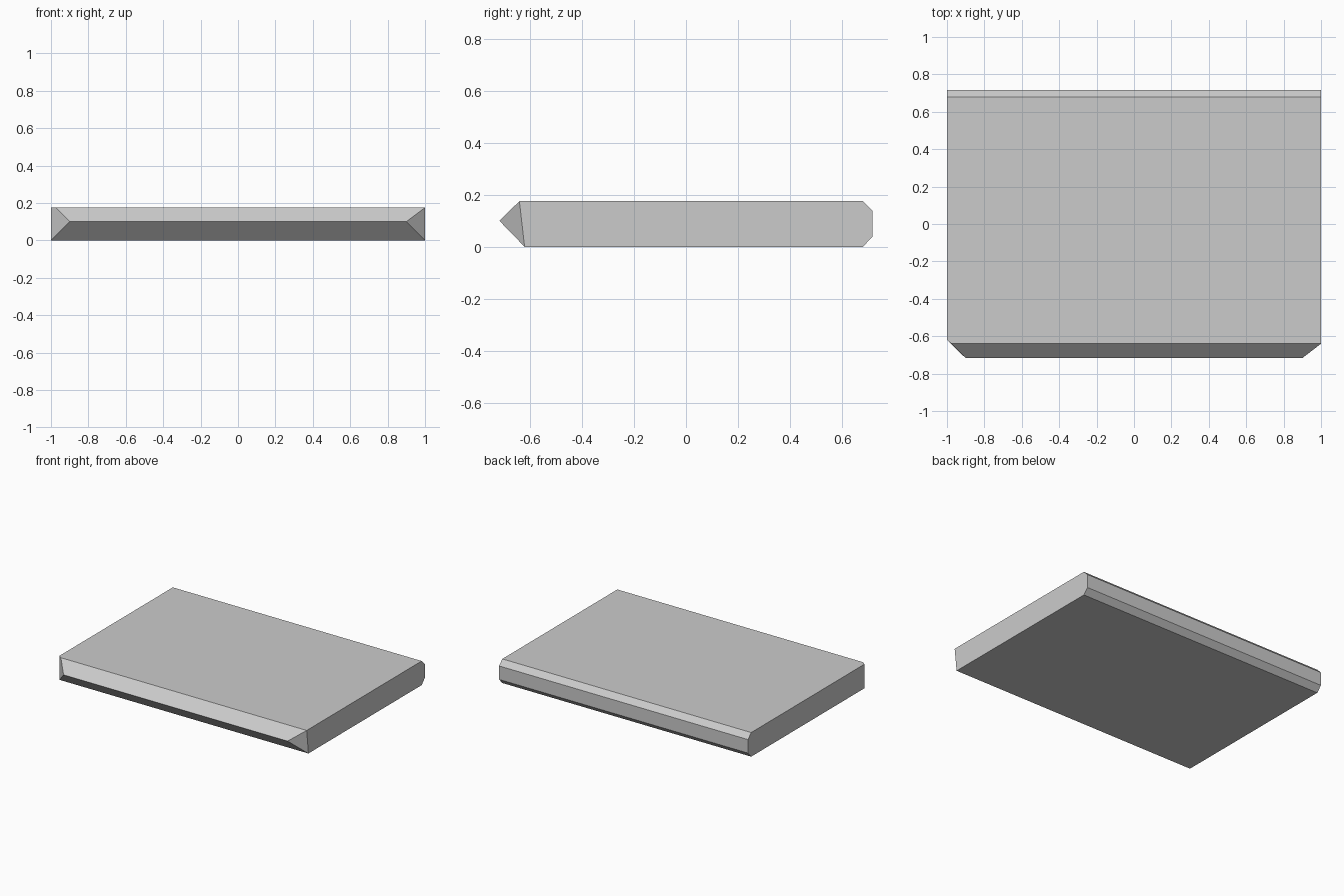
import bpy
import bmesh

if "Cube" in bpy.data.objects:
    bpy.data.objects.remove(bpy.data.objects["Cube"])

H = 0.175     # slab thickness
R = 0.717     # half depth

# Side profile (y, z): bottom front, round the chamfered back, to the top front
PROFILE = [(-0.62, 0), (0.68, 0), (R, 0.04), (R, 0.138), (0.68, H)]

bm = bmesh.new()

# Two matching end profiles
left = [bm.verts.new((-1, y, z)) for y, z in PROFILE]
right = [bm.verts.new((1, y, z)) for y, z in PROFILE]

# Top front corners (the left one is clipped) and the front ridge
left_side = bm.verts.new((-1, -0.62, H))
left_front = bm.verts.new((-0.975, -0.64, H))
right_front = bm.verts.new((1, -0.64, H))
ridge_l = bm.verts.new((-0.9, -R, 0.1))
ridge_r = bm.verts.new((0.9, -R, 0.1))

# Underside, back and chamfers
for i in range(len(PROFILE) - 1):
    bm.faces.new((left[i], left[i + 1], right[i + 1], right[i]))

# Top and ends
bm.faces.new((left[-1], left_side, left_front, right_front, right[-1]))
bm.faces.new(left + [left_side])
bm.faces.new(right + [right_front])

# Pointed front edge with sloped ends
bm.faces.new((left_front, ridge_l, ridge_r, right_front))
bm.faces.new((left[0], right[0], ridge_r, ridge_l))
bm.faces.new((left_side, left[0], ridge_l, left_front))
bm.faces.new((right_front, ridge_r, right[0]))

bmesh.ops.recalc_face_normals(bm, faces=bm.faces)
mesh = bpy.data.meshes.new("bevelled_slab")
bm.to_mesh(mesh)
bm.free()
slab = bpy.data.objects.new("bevelled_slab", mesh)
bpy.context.collection.objects.link(slab)
